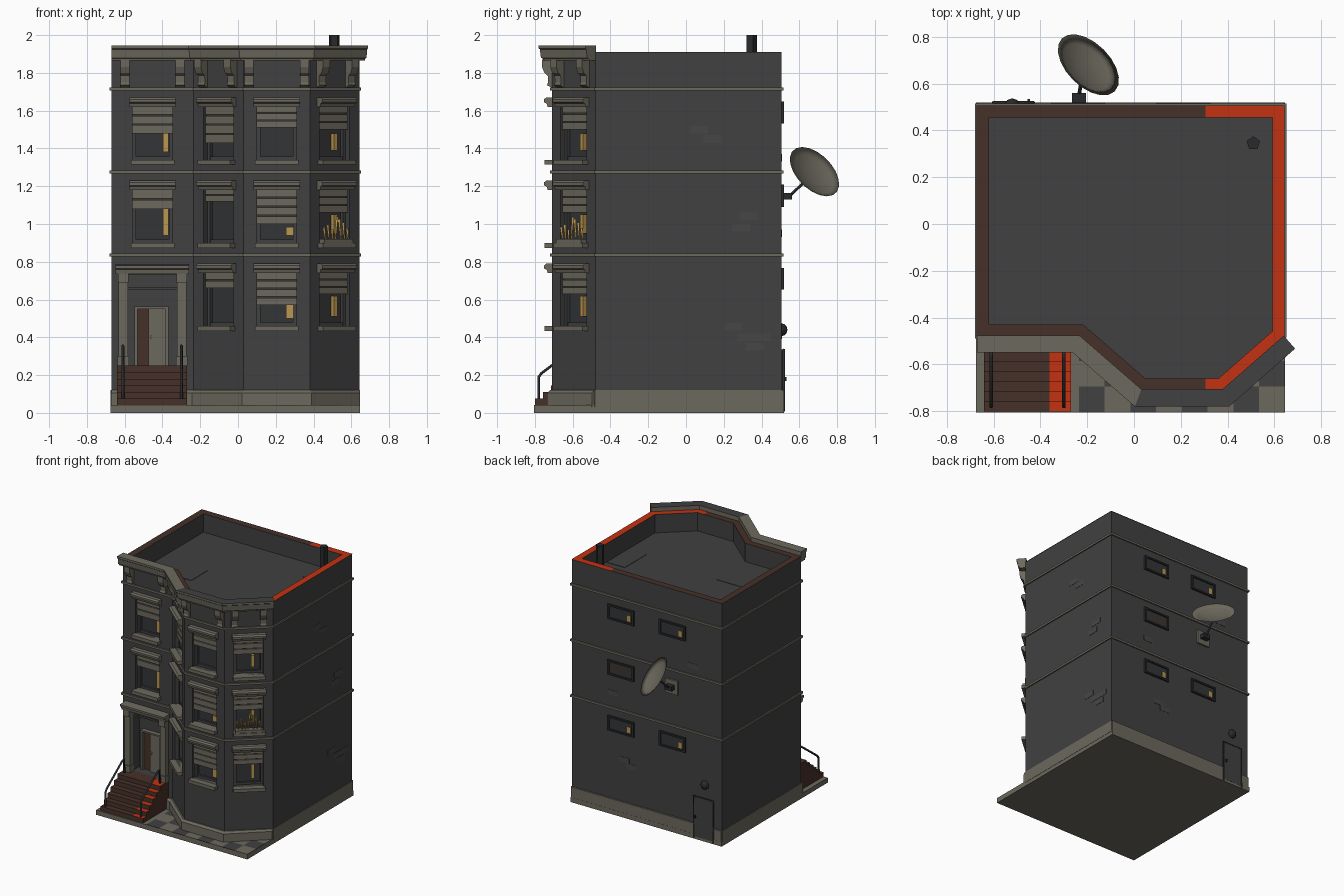
import bpy, bmesh, math, random
from mathutils import Matrix, Vector

if "Cube" in bpy.data.objects:
    bpy.data.objects.remove(bpy.data.objects["Cube"])
random.seed(4)

COL = {"wall": (.052, .052, .054), "stone": (.150, .141, .110), "red": (.55, .032, .006),
       "brown": (.062, .030, .021), "yellow": (.50, .31, .08), "metal": (.022, .023, .025),
       "glass": (.034, .035, .037), "worn brick": (.062, .062, .062), "slat shade": (.042, .036, .032)}
MAT = {}
for n, c in COL.items():
    MAT[n] = bpy.data.materials.new(n)
    MAT[n].diffuse_color = (*c, 1)
parts = {}


def part(name, mat):
    return parts.setdefault((name, mat), bmesh.new())


def finish(name, bm, mats):
    bmesh.ops.recalc_face_normals(bm, faces=bm.faces)
    me = bpy.data.meshes.new(name)
    bm.to_mesh(me)
    bm.free()
    ob = bpy.data.objects.new(name, me)
    for m in mats:
        me.materials.append(MAT[m])
    bpy.context.collection.objects.link(ob)
    return ob


def box(bm, M, u, d, z):
    """Box from ranges: u along the wall, d outward, z up."""
    c = Vector((sum(u) / 2, sum(d) / 2, sum(z) / 2))
    s = (u[1] - u[0], d[1] - d[0], z[1] - z[0], 1)
    bmesh.ops.create_cube(bm, size=1, matrix=M @ Matrix.Translation(c) @ Matrix.Diagonal(s))


def extrude_profile(bm, M, prof, u0, u1):
    a = [bm.verts.new(M @ Vector((u0, d, z))) for d, z in prof]
    b = [bm.verts.new(M @ Vector((u1, d, z))) for d, z in prof]
    bm.faces.new(a)
    bm.faces.new(b)
    for i in range(len(a)):
        j = (i + 1) % len(a)
        bm.faces.new((a[i], a[j], b[j], b[i]))


def offset(path, d, closed):
    """Mitred outward offset of a counter-clockwise path."""
    out, n = [], len(path)
    for i, p in enumerate(path):
        p = Vector(p)
        a = (p - Vector(path[i - 1])).normalized() if closed or i else None
        b = (Vector(path[(i + 1) % n]) - p).normalized() if closed or i < n - 1 else None
        a, b = a or b, b or a
        na, nb = Vector((a.y, -a.x)), Vector((b.y, -b.x))
        out.append(p + (na + nb) * d / (1 + na.dot(nb)))
    return out


def sweep(bm, path, prof, closed, xmax=9):
    rings = []
    for d, z in prof:
        rings.append([bm.verts.new((min(p.x, xmax), p.y, z)) for p in offset(path, d, closed)])
    k, n = len(prof), len(path)
    for i in range(n if closed else n - 1):
        j = (i + 1) % n
        for r in range(k):
            s = (r + 1) % k
            bm.faces.new((rings[r][i], rings[r][j], rings[s][j], rings[s][i]))
    if not closed:
        for e in (0, -1):
            bm.faces.new([r[e] for r in rings])


def prism(bm, pts, z0, z1):
    f = bm.faces.new([bm.verts.new((p[0], p[1], z0)) for p in pts])
    g = bmesh.ops.extrude_face_region(bm, geom=[f])["geom"]
    bmesh.ops.translate(bm, verts=[v for v in g if isinstance(v, bmesh.types.BMVert)], vec=(0, 0, z1 - z0))
    bmesh.ops.recalc_face_normals(bm, faces=bm.faces)


def facet(p, q):
    p, q = Vector(p), Vector(q)
    t, c = (q - p).normalized(), (p + q) / 2
    return Matrix(((t.x, t.y, 0, c.x), (t.y, -t.x, 0, c.y), (0, 0, 1, 0), (0, 0, 0, 1)))


I = Matrix()
FOOT = [(-.67, -.48), (-.235, -.48), (.03, -.71), (.38, -.71), (.642, -.48), (.642, .505), (-.67, .505)]
A, B, C, D, RIGHT, BACK = [facet(FOOT[i], FOOT[i + 1]) for i in range(6)]

# Body with roof well, window recesses and door recess cut out
bm = bmesh.new()
prism(bm, FOOT, .03, 1.91)
body = finish("building_walls", bm, ["wall"])
cut = bmesh.new()
INNER = offset(FOOT, -.05, True)
prism(cut, INNER, 1.765, 2.1)
# window data: wall, sill height, blind bottom, lit strip (u0, u1, z0, z1)
WINDOWS = [(A, 1.34, 1.48, (.055, .085, .04, .14)), (A, .90, 1.08, (.055, .085, .04, .18)),
           (B, 1.34, 1.43, None), (B, .90, 1.12, None), (B, .46, .66, None),
           (C, 1.34, 1.51, None), (C, .90, 1.0, (.05, .085, .04, .085)), (C, .46, .57, (.05, .085, .04, .11)),
           (D, 1.34, 1.50, (.02, .045, .05, .14)), (D, .90, 1.06, (.02, .045, .05, .15)),
           (D, .46, .63, (.02, .045, .05, .16))]
W = .105
for M, z, _, _ in WINDOWS:
    box(cut, M, (-W, W), (-.06, .05), (z, z + .29))
box(cut, A, (-.13, .13), (-.08, .05), (.25, .73))
cutter = finish("cutter", cut, ["wall"])
cutter.hide_render = True
mod = body.modifiers.new("cuts", "BOOLEAN")
mod.object, mod.operation, mod.solver = cutter, "DIFFERENCE", "EXACT"
dg = bpy.context.evaluated_depsgraph_get()
body.data = bpy.data.meshes.new_from_object(body.evaluated_get(dg))
body.modifiers.clear()
bpy.data.objects.remove(cutter)

# Windows: glass, sash, slatted blind, lit strip, sill and hood
HOOD = [(0, -.01), (.022, -.01), (.028, .008), (.042, .015), (.042, .03), (.03, .04), (0, .04)]
for M, z, blind, lit in WINDOWS:
    top = z + .29
    box(part("window_glass", "glass"), M, (-W, W), (-.06, -.052), (z, top))
    sash = part("window_sashes", "wall")
    for u in (-W, W - .018):
        box(sash, M, (u, u + .018), (-.052, -.03), (z, top))
    box(sash, M, (-W, W), (-.052, -.036), (z, z + .018))
    box(part("blind_gaps", "slat shade"), M, (-W, W), (-.03, -.024), (blind, top))
    n = max(2, round((top - blind) / .045))
    s = (top - blind) / n
    for i in range(n):
        box(part("blind_slats", "stone"), M, (-W, W), (-.028, -.014), (blind + i * s, blind + (i + .86) * s))
    if lit:
        box(part("lit_curtains", "yellow"), M, lit[:2], (-.052, -.028), (z + lit[2], z + lit[3]))
    box(part("window_sills", "stone"), M, (-.115, .115), (-.06, .04), (z - .026, z))
    extrude_profile(part("window_hoods", "stone"), M, [(d, top + h) for d, h in HOOD], -.122, .122)

# Planter with dry plants on the right bay window
box(part("planter", "stone"), D, (-.1, .1), (-.01, .035), (.9, .92))
for i in range(7):
    u, h = -.08 + i * .027, random.uniform(.05, .13)
    R = D @ Matrix.Translation((u, .012, .915 + h / 2)) @ Matrix.Rotation(random.uniform(-.2, .2), 4, "Y")
    bmesh.ops.create_cone(part("plants", "yellow"), segments=4, radius1=.004, radius2=.009, depth=h,
                          cap_ends=True, matrix=R)

# Floor bands, plinth and cornice
for z in (.827, 1.267, 1.707):
    sweep(part("floor_bands", "stone"), FOOT, [(-.01, z), (.01, z), (.01, z + .016), (-.01, z + .016)], True)
sweep(part("plinth", "stone"), FOOT[:5], [(-.01, .03), (.025, .03), (.025, .105), (.01, .12), (-.01, .12)], False, .646)
sweep(part("plinth", "stone"), FOOT, [(-.01, .03), (.005, .03), (.005, .12), (-.01, .12)], True)
box(part("plinth", "stone"), BACK, (-.655, .655), (-.01, .014), (.03, .12))
bm = bmesh.new()
sweep(bm, FOOT[:5], [(-.004, 1.865), (.045, 1.865), (.048, 1.875), (.058, 1.88), (.064, 1.925), (.07, 1.93),
                     (.07, 1.945), (-.004, 1.945)], False)
bmesh.ops.recalc_face_normals(bm, faces=bm.faces)
for f in bm.faces:
    f.material_index = int(f.normal.z > .9 and f.calc_center_median().x > .05)
finish("cornice", bm, ["stone", "wall"])

# Cornice brackets
BR = [(0, 1.87), (.052, 1.87), (.052, 1.83), (.04, 1.80), (.022, 1.785), (.02, 1.75), (.026, 1.735), (0, 1.722)]
for M, u in ((A, .145), (B, .103), (C, .147), (D, .103)):
    for c in (-u, u):
        extrude_profile(part("cornice_brackets", "stone"), M, BR, c - .024, c + .024)

# Parapet coping, brown with a red end
bm = bmesh.new()
n = len(FOOT)
o = [bm.verts.new((x, y, 1.912)) for x, y in offset(FOOT, .002, True)]
q = [bm.verts.new((x, y, 1.912)) for x, y in INNER]
for i in range(n):
    bm.faces.new((o[i], o[(i + 1) % n], q[(i + 1) % n], q[i]))
bmesh.ops.bisect_plane(bm, geom=bm.verts[:] + bm.edges[:] + bm.faces[:], plane_co=(.305, 0, 0), plane_no=(1, 0, 0))
for f in bm.faces:
    f.material_index = int(f.calc_center_median().x > .305)
finish("parapet_coping", bm, ["brown", "red"])

# Ground slab with chequered paving beside the bay
box(part("ground_slab", "stone"), I, (-.675, .645), (-.805, .52), (0, .038))
for i in range(8):
    for j in range(3):
        x, y = .645 - .11 * i, -.805 + .11 * j
        box(part("paving", "wall" if (i + j) % 2 else "stone"), I, (x - .11, x), (y, y + .11), (.036, .041))

# Front steps: treads turn red at the right
bm = bmesh.new()
for i in range(6):
    y, z = -.8 + i * .042, .04 + i * .035
    for x in ((-.64, -.36), (-.36, -.27)):
        box(bm, I, x, (y, -.48), (z, z + .035))
bmesh.ops.recalc_face_normals(bm, faces=bm.faces)
for f in bm.faces:
    f.material_index = int(f.calc_center_median().x > -.36 and f.normal.z > .9)
finish("front_steps", bm, ["brown", "red"])

# Door surround, frame, leaf and hood
s = part("door_surround", "stone")
for u in (-.155, .155):
    box(s, A, (u - .025, u + .025), (-.005, .035), (.25, .745))
    box(s, A, (u - .03, u + .03), (-.005, .045), (.25, .30))
    box(s, A, (u - .028, u + .028), (-.005, .05), (.69, .745))
extrude_profile(s, A, [(0, .735), (.05, .735), (.055, .76), (.07, .765), (.07, .78), (0, .785)], -.195, .192)
box(part("door_interior", "brown"), A, (-.09, .085), (-.08, -.07), (.25, .56))
for u, z in (((-.095, -.08), (.25, .56)), ((.07, .085), (.25, .56)), ((-.095, .085), (.55, .562))):
    box(s, A, u, (-.08, -.045), z)
box(part("door_leaf", "stone"), A, (-.02, .07), (-.07, -.055), (.25, .55))
box(part("door_knob", "yellow"), A, (-.012, -.002), (-.055, -.045), (.39, .41))
box(part("transom", "wall"), A, (-.13, .13), (-.08, -.065), (.65, .665))


def tube(name, pts, r, mat):
    cu = bpy.data.curves.new(name, "CURVE")
    cu.dimensions, cu.bevel_depth, cu.bevel_resolution, cu.use_fill_caps = "3D", r, 1, True
    sp = cu.splines.new("POLY")
    sp.points.add(len(pts) - 1)
    for p, c in zip(sp.points, pts):
        p.co = (*c, 1)
    tmp = bpy.data.objects.new(name, cu)
    bpy.context.collection.objects.link(tmp)
    me = bpy.data.meshes.new_from_object(tmp.evaluated_get(bpy.context.evaluated_depsgraph_get()))
    bpy.data.objects.remove(tmp)
    me.materials.clear()
    me.materials.append(MAT[mat])
    bpy.context.collection.objects.link(bpy.data.objects.new(name, me))


# Stair rails
for x in (-.61, -.30):
    tube("stair_rail", [(x, y, z) for y, z in ((-.78, .05), (-.78, .19), (-.765, .21), (-.57, .355), (-.55, .355),
                                               (-.545, .24))], .008, "metal")

# Back windows, the middle one with a drawn shade
for x, z in ((.21, 1.59), (-.24, 1.59), (.21, 1.15), (.21, .71), (-.24, .71)):
    u = -(x + .015)
    f = part("back_window_frames", "metal")
    for a, b in (((u - .115, u + .115), (z - .058, z - .045)), ((u - .115, u + .115), (z + .045, z + .058)),
                 ((u - .115, u - .1), (z - .058, z + .058)), ((u + .1, u + .115), (z - .058, z + .058))):
        box(f, BACK, a, (-.01, .014), b)
    shaded = z == 1.15
    box(part("back_panes", "slat shade" if shaded else "glass"), BACK, (u - .1, u + .1), (-.004, .004), (z - .046, z + .046))
    if not shaded:
        box(part("back_lights", "yellow"), BACK, (u + .055, u + .085), (0, .006), (z - .035, z + .01))

# Back door with pipe frame and globe lamp
box(part("back_door", "wall"), BACK, (.415, .585), (-.01, .016), (.02, .335))
tube("back_door_frame", [(-.43, .518, .0075), (-.43, .518, .335), (-.6, .518, .335), (-.6, .518, .0075)], .0075, "metal")
box(part("back_door_handle", "metal"), BACK, (.43, .44), (.01, .028), (.17, .19))
bmesh.ops.create_uvsphere(part("globe_lamp", "metal"), u_segments=10, v_segments=6, radius=.035,
                          matrix=Matrix.Translation((-.52, .502, .44)))

# Satellite dish: shallow bowl on a wall bracket, red hub behind
box(part("dish_mount", "stone"), I, (-.29, -.18), (.5, .52), (1.09, 1.2))
box(part("dish_mount", "metal"), I, (-.265, -.205), (.51, .56), (1.13, 1.165))
tube("dish_arm", [(-.235, .55, 1.15), (-.22, .64, 1.235)], .008, "metal")
R = Matrix.Translation((-.2, .675, 1.272)) @ Vector((1, 1, 1)).to_track_quat("Z", "Y").to_matrix().to_4x4()
box(part("dish_hub", "red"), R, (-.018, .018), (-.018, .018), (-.045, -.026))
bm = bmesh.new()
rings = [[bm.verts.new(R @ Vector((r * math.cos(k * math.pi / 10), r * math.sin(k * math.pi / 10), 1.4 * r * r - .027)))
          for k in range(20)] for r in (.04, .08, .12, .16)]
bm.faces.new(rings[0])
for a, b in zip(rings, rings[1:]):
    for k in range(20):
        bm.faces.new((a[k], a[(k + 1) % 20], b[(k + 1) % 20], b[k]))
bmesh.ops.solidify(bm, geom=bm.faces[:], thickness=.003)
for f in bm.faces:
    f.smooth = True
finish("satellite_dish", bm, ["stone"])

# Roof pipe
bmesh.ops.create_cone(part("roof_pipe", "metal"), segments=5, radius1=.03, radius2=.03, depth=.24, cap_ends=True,
                      matrix=Matrix.Translation((.51, .345, 1.88)))

# Roof patches and exposed bricks
for x, y in (((.43, .58), (-.12, .15)), ((-.45, -.22), (-.27, -.06)), ((.4, .58), (.24, .34))):
    box(part("roof_patches", "wall"), I, x, y, (1.76, 1.768))
for y, z in ((.07, 1.5), (.14, 1.45), (.33, 1.04), (.29, .98), (.25, .455), (.32, .4), (.4, .4), (.365, .35)):
    box(part("exposed_bricks", "worn brick"), RIGHT, (y - .06, y + .035), (-.005, .002), (z - .02, z + .02))
for u, z in ((-.2, .45), (-.14, .41), (.4, 1.35), (-.3, .95)):
    box(part("exposed_bricks", "worn brick"), BACK, (u - .045, u + .045), (-.005, .002), (z - .02, z + .02))

for (name, mat), bm in parts.items():
    finish(name, bm, [mat])

for m in bpy.data.materials:
    if m.users and not m.is_grease_pencil:
        m.use_nodes = True
        m.node_tree.nodes["Principled BSDF"].inputs["Base Color"].default_value = m.diffuse_color
